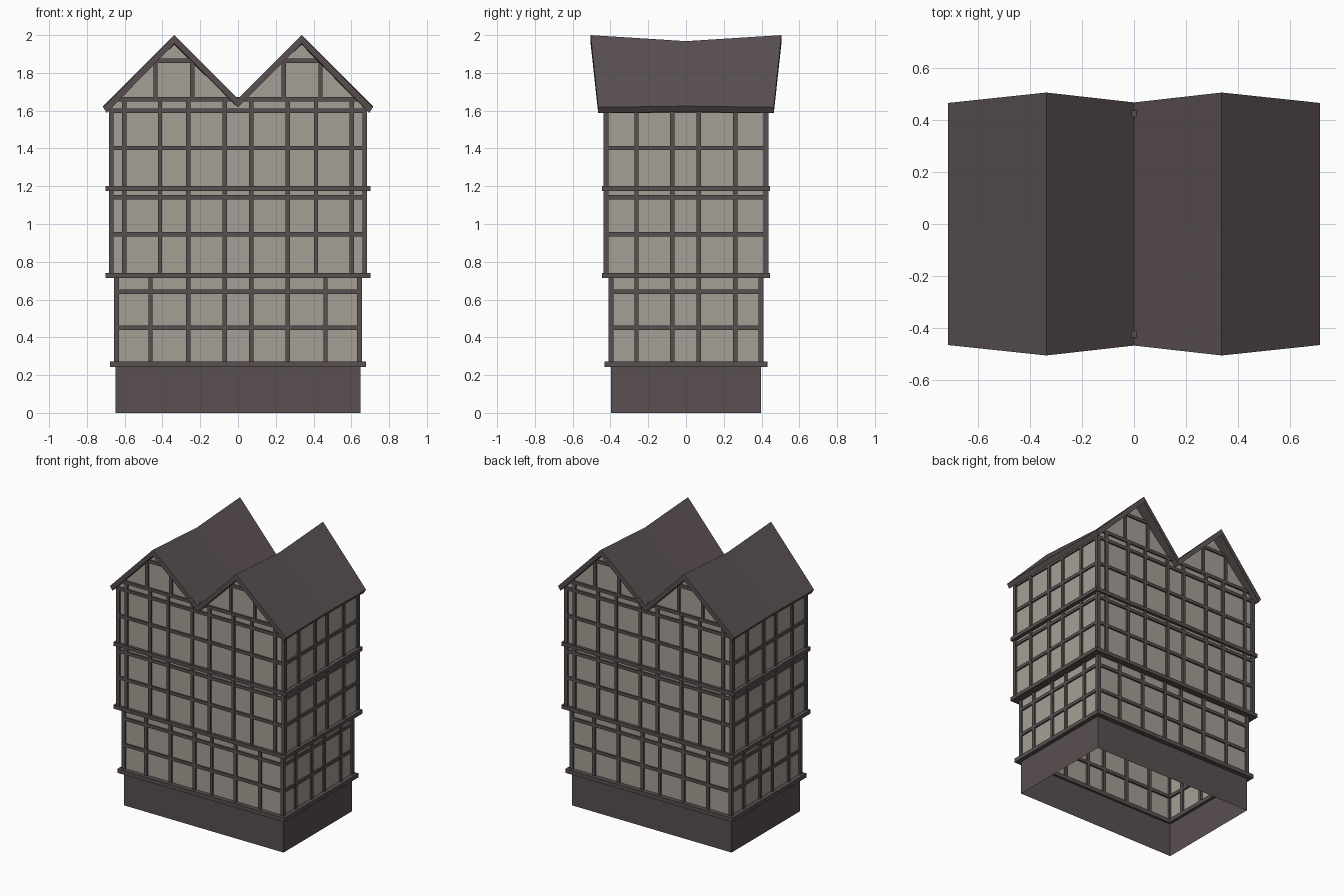
import bpy
import bmesh
from mathutils import Matrix, Vector

cube = bpy.data.objects.get("Cube")
if cube:
    bpy.data.objects.remove(cube, do_unlink=True)


def material(name, colour):
    m = bpy.data.materials.new(name)
    m.use_nodes = True
    m.diffuse_color = (*colour, 1)
    bsdf = next(n for n in m.node_tree.nodes if n.type == 'BSDF_PRINCIPLED')
    bsdf.inputs["Base Color"].default_value = (*colour, 1)
    return m


TIMBER = material("dark timber", (0.100, 0.078, 0.080))
PLASTER = material("grey plaster", (0.375, 0.345, 0.300))


def finish(bm, name, mat):
    mesh = bpy.data.meshes.new(name)
    bmesh.ops.recalc_face_normals(bm, faces=bm.faces)
    bm.to_mesh(mesh)
    bm.free()
    mesh.materials.append(mat)
    ob = bpy.data.objects.new(name, mesh)
    bpy.context.collection.objects.link(ob)
    return ob


def box(bm, lo, hi):
    lo, hi = Vector(lo), Vector(hi)
    mat = Matrix.Translation((lo + hi) / 2) @ Matrix.Diagonal((*(hi - lo), 1))
    bmesh.ops.create_cube(bm, size=1, matrix=mat)


def ring(bm, hx, hy, depth, z0, z1):
    """Four beams around the house, hx and hy being the outer half sizes."""
    for s in (-1, 1):
        a, b = sorted((s * hy, s * (hy - depth)))
        box(bm, (-hx, a, z0), (hx, b, z1))
        a, b = sorted((s * hx, s * (hx - depth)))
        box(bm, (a, depth - hy, z0), (b, hy - depth, z1))


def tube(bm, hx, hy, z0, z1):
    """Open four-sided wall shell."""
    pts = [(-hx, -hy), (hx, -hy), (hx, hy), (-hx, hy)]
    low = [bm.verts.new((x, y, z0)) for x, y in pts]
    top = [bm.verts.new((x, y, z1)) for x, y in pts]
    for i in range(4):
        j = (i + 1) % 4
        bm.faces.new((low[i], low[j], top[j], top[i]))


W = 0.0115      # half width of a timber
D = 0.026       # depth of a timber
INSET = 0.012   # plaster set back from timber faces
PEAK, PEAK_Z = 0.337, 1.957


def under_roof(x):
    return PEAK_Z - abs(abs(x) - PEAK)


# Stone plinth, open below
bm = bmesh.new()
tube(bm, 0.648, 0.397, 0, 0.25)
finish(bm, "plinth", TIMBER)

# Sill and projecting bands between the storeys
for name, hx, hy, depth, z0, z1 in (
        ("sill_beam", 0.677, 0.431, 0.05, 0.244, 0.273),
        ("lower_band", 0.701, 0.445, 0.075, 0.714, 0.741),
        ("upper_band", 0.701, 0.445, 0.05, 1.176, 1.202)):
    bm = bmesh.new()
    ring(bm, hx, hy, depth, z0, z1)
    finish(bm, name, TIMBER)

# Storey frames: posts on each wall and rails all round
SIDE = (-0.262, -0.073, 0.068, 0.26)
UPPER = (0.07, 0.264, 0.413, 0.602)
for name, hx, hy, z0, z1, posts, rails in (
        ("ground_frame", 0.657, 0.411, 0.27, 0.72, (0.07, 0.264, 0.463), (0.45, 0.642)),
        ("middle_frame", 0.684, 0.437, 0.74, 1.18, UPPER, (0.946, 1.142)),
        ("top_frame", 0.684, 0.437, 1.2, 1.6, UPPER, (1.402, 1.6))):
    bm = bmesh.new()
    for sx in (-1, 1):
        for sy in (-1, 1):
            ya, yb = sorted((sy * hy, sy * (hy - D)))
            xa, xb = sorted((sx * hx, sx * (hx - D)))
            box(bm, (xa, ya, z0), (xb, yb, z1))
            for p in posts:
                top = z1 + 0.055 if name == "top_frame" else z1
                box(bm, (sx * p - W, ya, z0), (sx * p + W, yb, min(top, under_roof(p) + 0.02)))
        for p in SIDE:
            box(bm, (xa, p - W, z0), (xb, p + W, z1))
    for z in rails:
        ring(bm, hx - 0.001, hy - 0.001, D - 0.002, z - W, z + W)
    finish(bm, name, TIMBER)

# Plaster walls
bm = bmesh.new()
tube(bm, 0.657 - INSET, 0.411 - INSET, 0.25, 0.73)
finish(bm, "ground_walls", PLASTER)
bm = bmesh.new()
HX, HY = 0.684 - INSET, 0.437 - INSET
tube(bm, HX, HY, 0.73, 1.6)
finish(bm, "upper_walls", PLASTER)

# Twin gable walls and their timbers, front and back
walls, frame = bmesh.new(), bmesh.new()
for sy in (-1, 1):
    ya, yb = sorted((sy * 0.436, sy * (0.437 - D)))
    for sx in (-1, 1):
        outline = [(0, 1.6), (HX, 1.6), (HX, under_roof(HX)), (PEAK, PEAK_Z), (0, under_roof(0))]
        walls.faces.new([walls.verts.new((sx * x, sy * HY, z)) for x, z in outline])
        for p in (0.242, 0.437):
            box(frame, (sx * p - W, ya, 1.66), (sx * p + W, yb, under_roof(p) + 0.015))
        half = PEAK_Z - 1.865 + 0.01
        box(frame, (sx * PEAK - half, ya, 1.865 - W), (sx * PEAK + half, yb, 1.865 + W))
    box(frame, (-0.645, ya, 1.66 - W), (0.645, yb, 1.66 + W))
finish(walls, "gable_walls", PLASTER)
finish(frame, "gable_frame", TIMBER)

# Twin roof: a zigzag section swept front to back, sagging at the middle
# Each row: x, top z, x below, underside z, end y, sag
half = [(0.714, 1.618, 0.695, 1.588, 0.465, -0.006),
        (PEAK, 2.0, PEAK, 1.955, 0.505, 0.032)]
valley = [(0, 1.662, 0, 1.618, 0.467, 0.0)]
section = [(-r[0], r[1], -r[2], *r[3:]) for r in half] + valley + half[::-1]
bm = bmesh.new()
loops = []
for s in (-1, 0, 1):
    drop = 0 if s else 1
    top = [bm.verts.new((x, s * y, z - drop * sag)) for x, z, _, _, y, sag in section]
    low = [bm.verts.new((x, s * y, z - drop * sag)) for _, _, x, z, y, sag in section]
    loops.append(top + low[::-1])
n = len(loops[0])
for a, b in zip(loops, loops[1:]):
    for i in range(n):
        j = (i + 1) % n
        bm.faces.new((a[i], a[j], b[j], b[i]))
for loop in (loops[0], loops[-1]):
    for i in range(len(section) - 1):
        bm.faces.new((loop[i], loop[i + 1], loop[n - 2 - i], loop[n - 1 - i]))
finish(bm, "roof", TIMBER)
